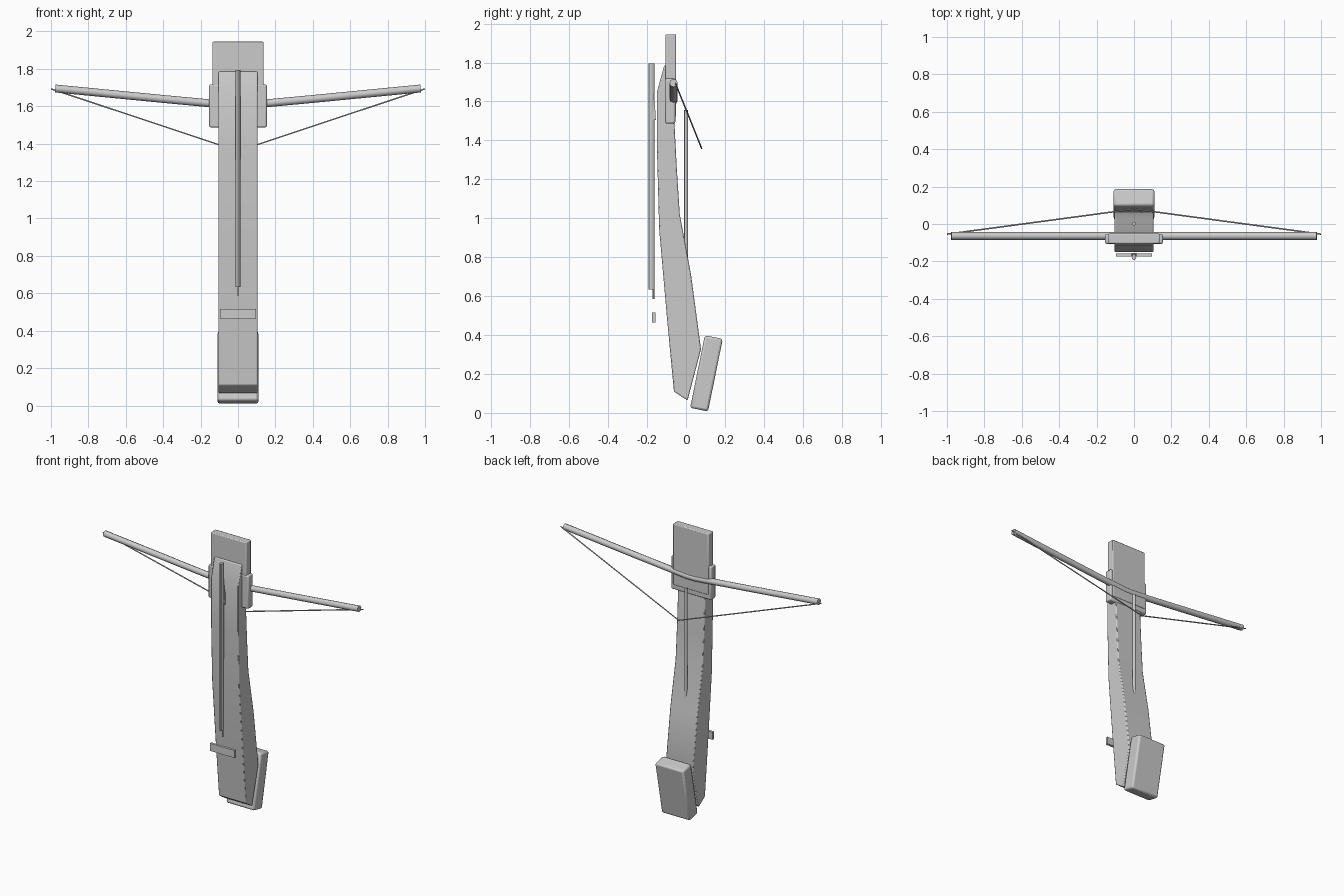
import bpy, bmesh
from mathutils import Matrix, Vector
from math import atan2

if "Cube" in bpy.data.objects:
    bpy.data.objects.remove(bpy.data.objects["Cube"])


def finish(name, bm, bevel=0.0, segments=2, smooth=True):
    bmesh.ops.recalc_face_normals(bm, faces=bm.faces)
    me = bpy.data.meshes.new(name)
    bm.to_mesh(me)
    bm.free()
    ob = bpy.data.objects.new(name, me)
    bpy.context.collection.objects.link(ob)
    bpy.ops.object.select_all(action='DESELECT')
    bpy.context.view_layer.objects.active = ob
    ob.select_set(True)
    if bevel:
        m = ob.modifiers.new("Bevel", 'BEVEL')
        m.width, m.segments, m.limit_method = bevel, segments, 'ANGLE'
    if smooth:
        bpy.ops.object.shade_smooth_by_angle()
    return ob


def box(name, lo, hi, bevel=0.0):
    lo, hi = Vector(lo), Vector(hi)
    bm = bmesh.new()
    bmesh.ops.create_cube(bm, size=1, matrix=Matrix.Translation((lo + hi) / 2)
                          @ Matrix.Diagonal((*(hi - lo), 1)))
    return finish(name, bm, bevel)


def extrude_x(name, profile, half, bevel=0.0):
    """Extrude a (y, z) side profile symmetrically along x."""
    bm = bmesh.new()
    a = [bm.verts.new((-half, y, z)) for y, z in profile]
    b = [bm.verts.new((half, y, z)) for y, z in profile]
    bm.faces.new(a)
    bm.faces.new(b[::-1])
    n = len(a)
    for i in range(n):
        bm.faces.new((a[i], b[i], b[(i + 1) % n], a[(i + 1) % n]))
    return finish(name, bm, bevel)


def tube(name, points, radius, res=2):
    cu = bpy.data.curves.new(name, 'CURVE')
    cu.dimensions = '3D'
    cu.bevel_depth, cu.bevel_resolution, cu.use_fill_caps = radius, res, True
    sp = cu.splines.new('POLY')
    sp.points.add(len(points) - 1)
    for p, co in zip(sp.points, points):
        p.co = (*co, 1)
    ob = bpy.data.objects.new(name, cu)
    bpy.context.collection.objects.link(ob)
    return ob


def rod(name, y, z0, z1, rx, ry, sides=12):
    bm = bmesh.new()
    bmesh.ops.create_cone(bm, cap_ends=True, segments=sides, radius1=1, radius2=1, depth=1,
                          matrix=Matrix.Translation((0, y, (z0 + z1) / 2))
                          @ Matrix.Diagonal((rx, ry, z1 - z0, 1)))
    return finish(name, bm)


# Curved stock
extrude_x("stock", [(-0.149, 1.65), (-0.112, 1.785), (-0.10, 1.785), (-0.06, 1.5),
                    (-0.047, 1.25), (-0.032, 1.02), (0.026, 0.71), (0.077, 0.327),
                    (0.008, 0.064), (-0.062, 0.11), (-0.097, 0.48), (-0.138, 0.945),
                    (-0.149, 1.35)], 0.105, 0.012)

# Tilted butt block
butt = box("butt_block", (-0.109, -0.047, -0.19), (0.109, 0.047, 0.19), 0.012)
butt.location = (0, 0.105, 0.203)
butt.rotation_euler.x = -atan2(0.075, 0.37)

# Head plate and limb clamp
box("head_plate", (-0.137, -0.105, 1.52), (0.137, -0.051, 1.945), 0.006)
box("limb_clamp", (-0.154, -0.107, 1.487), (0.154, -0.055, 1.717), 0.008)

# Bow limbs and string
half = [(0.03, 1.605), (0.10, 1.611), (0.4, 1.639), (0.977, 1.695)]
limb = [(-x, -0.064, z) for x, z in half[::-1]] + [(x, -0.064, z) for x, z in half]
tube("bow_limbs", limb, 0.021)
tube("bow_string", [(-0.999, -0.054, 1.693), (0, 0.08, 1.36), (0.999, -0.054, 1.693)], 0.004, 1)

# Bolt rail on the front, with the thin shaft and fletching
rod("front_rail", -0.178, 0.635, 1.795, 0.0125, 0.015)
rod("thin_shaft", -0.167, 0.585, 1.70, 0.004, 0.004, 8)
extrude_x("fletching", [(-0.163, 1.64), (-0.174, 1.505), (-0.155, 1.505)], 0.014)
box("cross_bar", (-0.095, -0.174, 0.465), (0.095, -0.157, 0.517))

# Rod along the back
rod("back_rod", 0.001, 0.68, 1.555, 0.010, 0.010)
